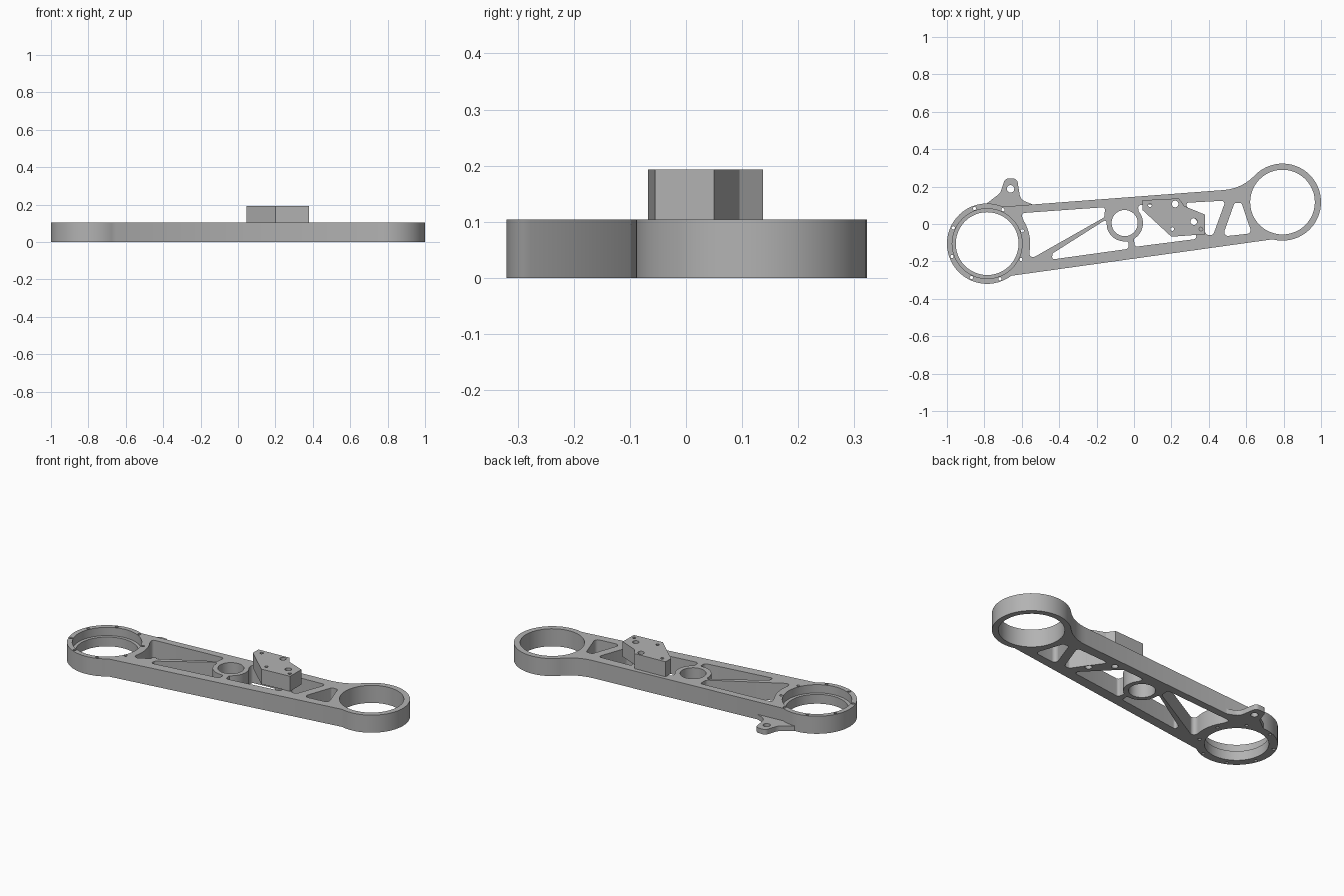
import bpy
from math import radians, cos, sin, tan, pi
from mathutils import Vector

if "Cube" in bpy.data.objects:
    bpy.data.objects.remove(bpy.data.objects["Cube"])

grey = bpy.data.materials.new("machined_grey")
grey.use_nodes = True
color = (0.45, 0.45, 0.45, 1)
grey.diffuse_color = color
grey.node_tree.nodes["Principled BSDF"].inputs["Base Color"].default_value = color


def arc(center, radius, start, end, steps=12):
    """Points on an arc, angles in degrees."""
    angles = [radians(start + (end - start) * i / steps) for i in range(steps + 1)]
    return [(center[0] + radius * cos(a), center[1] + radius * sin(a), 0) for a in angles]


def circle(center, radius, sides=48):
    return arc(center, radius, 0, 360, sides)[:-1]


def fillet(points, steps=6):
    """Round each corner (x, y, radius) of a closed loop."""
    loop = []
    for i, (x, y, r) in enumerate(points):
        corner = Vector((x, y))
        if r == 0:
            loop.append(corner)
            continue
        before = (Vector(points[i - 1][:2]) - corner).normalized()
        after = (Vector(points[(i + 1) % len(points)][:2]) - corner).normalized()
        half = before.angle(after) / 2
        center = corner + (before + after).normalized() * (r / sin(half))
        a = corner + before * (r / tan(half)) - center
        sweep = a.angle_signed(corner + after * (r / tan(half)) - center)
        for k in range(steps + 1):
            t = -sweep * k / steps
            loop.append(center + Vector((a.x * cos(t) - a.y * sin(t),
                                         a.x * sin(t) + a.y * cos(t))))
    return loop


def plate(name, loops, bottom, top):
    """Extrude an outline with holes between two heights."""
    curve = bpy.data.curves.new(name + "_profile", 'CURVE')
    curve.dimensions = '2D'
    curve.fill_mode = 'BOTH'
    curve.extrude = (top - bottom) / 2
    for points in loops:
        loop = fillet(points)
        spline = curve.splines.new('POLY')
        spline.points.add(len(loop) - 1)
        spline.use_cyclic_u = True
        for p, co in zip(spline.points, loop):
            p.co = (co.x, co.y, 0, 1)
    obj = bpy.data.objects.new(name, curve)
    bpy.context.collection.objects.link(obj)
    obj.location.z = (top + bottom) / 2
    curve.materials.append(grey)
    bpy.ops.object.select_all(action='DESELECT')
    bpy.context.view_layer.objects.active = obj
    obj.select_set(True)
    bpy.ops.object.convert(target='MESH')
    bpy.ops.object.mode_set(mode='EDIT')
    bpy.ops.mesh.select_all(action='SELECT')
    bpy.ops.mesh.remove_doubles(threshold=0.0001)
    bpy.ops.mesh.normals_make_consistent(inside=False)
    bpy.ops.object.mode_set(mode='OBJECT')
    bpy.context.object.name = name
    bpy.ops.object.shade_smooth_by_angle(angle=radians(30))


small_hub = (0.794, 0.117)
large_hub = (-0.785, -0.105)
boss = (-0.05, 0.005)
height = 0.104

# Arm outline: both hubs joined by tapered edges
outline = (arc(small_hub, 0.206, -105, 135, 36) + [(0.577, 0.189, 0.25)]
           + arc(large_hub, 0.215, 66.7, 307, 36))

# Lightening pockets between the webs
upper_pocket = [(-0.605, 0.058, 0.015), (-0.155, 0.09, 0.012), (-0.158, 0.036, 0.02),
                (-0.557, -0.19, 0.02)] + arc(large_hub, 0.23, -12, 32)
lower_pocket = [(-0.44, -0.19, 0.012), (-0.03, -0.133, 0.015), (-0.03, -0.09, 0.01)]
lower_pocket += arc(boss, 0.098, -85, -165) + [(-0.148, 0.025, 0.01), (-0.435, -0.157, 0.012)]
middle_pocket = [(0.005, -0.122, 0.015), (0.35, -0.078, 0.015), (0.165, 0.11, 0.02),
                 (0.02, 0.1, 0.015)] + arc(boss, 0.098, 40, -60)
strut_pocket = [(0.27, 0.113, 0.012), (0.49, 0.125, 0.015),
                (0.423, -0.06, 0.02), (0.39, -0.058, 0.012)]
end_pocket = [(0.537, 0.112, 0.012), (0.575, 0.112, 0.012),
              (0.63, -0.05, 0.02), (0.473, -0.067, 0.02)]

# Bolt holes
bolts = [circle(p, 0.018, 20) for p in ((0.22, 0.107), (0.32, 0.013))]
hub_screws = [circle(p[:2], 0.009, 12) for p in arc(large_hub, 0.2, 20, 335, 7)]

plate("arm_frame", [outline, circle(small_hub, 0.173), circle(large_hub, 0.187),
                    circle(boss, 0.07), upper_pocket, lower_pocket, middle_pocket,
                    strut_pocket, end_pocket] + bolts + hub_screws, 0, height)

# Seat lip inside the large hub
plate("bearing_lip", [circle(large_hub, 0.187), circle(large_hub, 0.168)], 0, 0.055)

# Thin ear behind the large hub
ear = [(-0.79, 0.108, 0), (-0.715, 0.165, 0.05), (-0.69, 0.243, 0.025), (-0.625, 0.243, 0.025),
       (-0.607, 0.13, 0.05), (-0.54, 0.104, 0), (-0.7, 0.092, 0)]
plate("side_ear", [ear, circle((-0.66, 0.188), 0.02, 24)], 0, 0.03)

# Raised mounting block
block = [(0.045, 0.127, 0), (0.24, 0.137, 0), (0.27, 0.095, 0), (0.38, 0.05, 0),
         (0.38, -0.055, 0), (0.2, -0.068, 0), (0.045, 0.075, 0)]
block_screws = [circle(p, 0.01, 12) for p in ((0.085, 0.1), (0.205, -0.027), (0.358, -0.027))]
plate("mounting_block", [block] + bolts + block_screws, height, 0.193)
